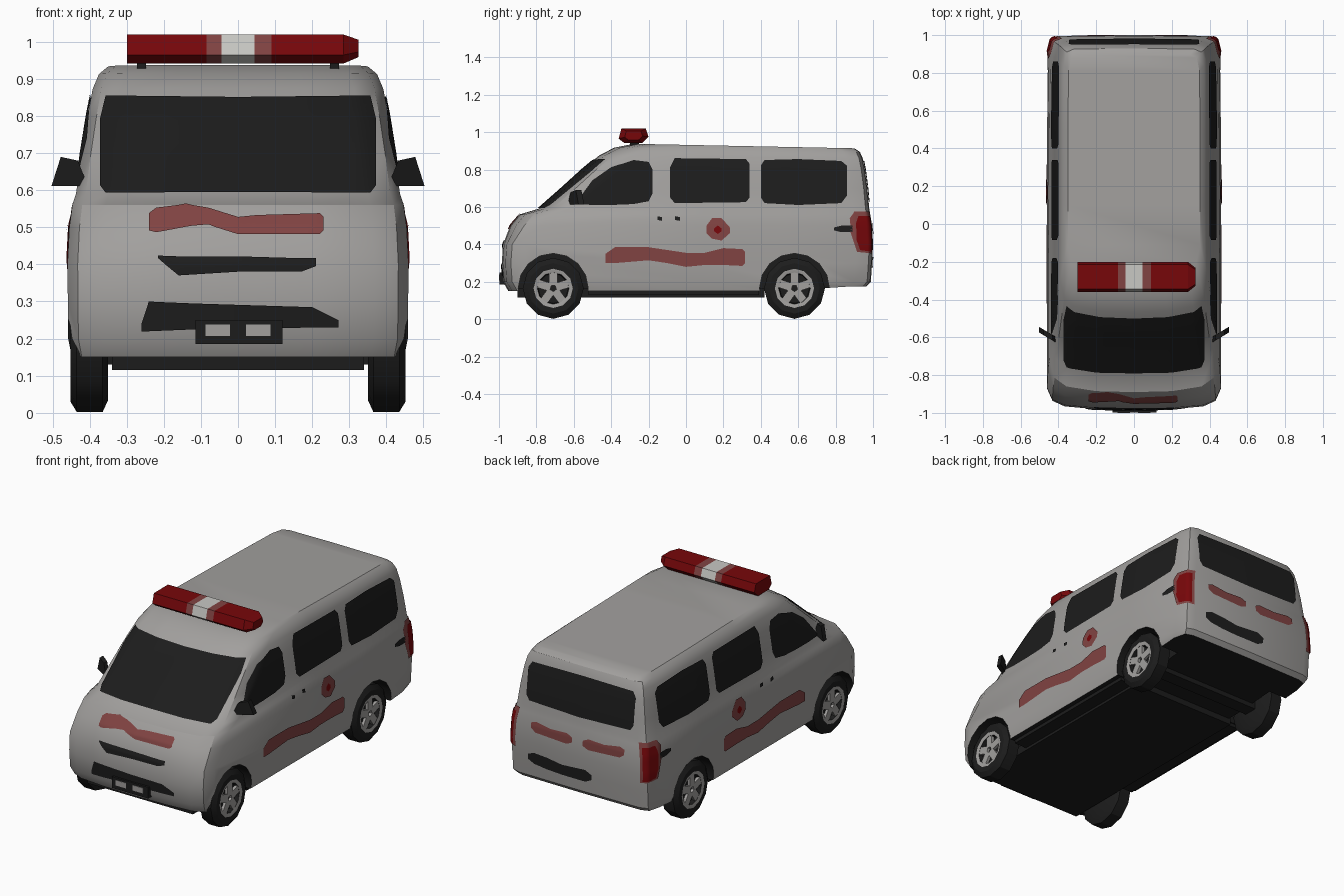
import bpy, bmesh, math
from mathutils import Vector, Matrix
from mathutils.bvhtree import BVHTree

old = bpy.data.objects.get("Cube")
if old:
    bpy.data.objects.remove(old, do_unlink=True)


def material(name, r, g, b):
    m = bpy.data.materials.new(name)
    m.use_nodes = True
    m.diffuse_color = (r, g, b, 1)
    m.node_tree.nodes["Principled BSDF"].inputs["Base Color"].default_value = (r, g, b, 1)
    return m


PAINT = material("warm grey paint", .36, .35, .34)
DARK = material("charcoal", .012, .012, .012)
RED = material("lamp red", .185, .002, .003)
STRIPE = material("faded red", .22, .057, .055)
WHITE = material("lamp white", .58, .58, .55)


def finish(name, bm, mats, angle=35):
    bmesh.ops.recalc_face_normals(bm, faces=bm.faces)
    mesh = bpy.data.meshes.new(name)
    bm.to_mesh(mesh)
    bm.free()
    ob = bpy.data.objects.new(name, mesh)
    bpy.context.collection.objects.link(ob)
    for m in mats:
        mesh.materials.append(m)
    if angle:
        smooth(ob, angle)
    return ob


def smooth(ob, angle):
    bpy.ops.object.select_all(action='DESELECT')
    ob.select_set(True)
    bpy.context.view_layer.objects.active = ob
    bpy.ops.object.shade_smooth_by_angle(angle=math.radians(angle))


def loft(bm, rings):
    """Skin closed even rings, cap both ends with ladders; returns the bands."""
    loops = [[bm.verts.new(p) for p in ring] for ring in rings]
    n = len(loops[0])
    bands = [[bm.faces.new((a[i], a[(i + 1) % n], b[(i + 1) % n], b[i])) for i in range(n)]
             for a, b in zip(loops, loops[1:])]
    for end in (loops[0], loops[-1]):
        for i in range(n // 2):
            rung = [end[i], end[i + 1], end[n - i - 1], end[(n - i) % n]]
            bm.faces.new(list(dict.fromkeys(rung)))
    return bands


def box(name, lo, hi, mat):
    bm = bmesh.new()
    lo, hi = Vector(lo), Vector(hi)
    bmesh.ops.create_cube(bm, size=1, matrix=Matrix.Translation((lo + hi) / 2)
                          @ Matrix.Diagonal((*(hi - lo), 1)))
    return finish(name, bm, [mat], 0)


# Body shell: rounded outlines stacked from sill to roof (height, front, back, half width)
LEVELS = [(.15, -.95, .965, .448), (.20, -.978, .988, .458), (.30, -.985, .995, .459),
          (.40, -.978, 1.0, .46), (.50, -.94, .995, .455), (.56, -.89, .985, .447),
          (.59, -.79, .98, .437), (.70, -.665, .97, .422), (.80, -.555, .957, .406),
          (.87, -.465, .945, .392), (.91, -.385, .93, .375), (.932, -.28, .90, .35)]


def outline(z, f, b, w):
    c = .65 if z < .45 else 1
    half = [(0, f), (.45 * w, f + .005), (.8 * w, f + .03 * c), (.94 * w, f + .075 * c), (w, f + .17 * c),
            (w, .1), (w, .5), (.99 * w, b - .09), (.95 * w, b - .02), (.85 * w, b - .004), (0, b)]
    ring = half + [(-x, y) for x, y in half[-2:0:-1]]
    lean = max(0, z - .8) / .13 * .02
    # the sill sweeps up behind the rear wheels
    return [(x, y, z - lean * y + (.025 if z < .16 and y > .8 else 0)) for x, y in ring]


bm = bmesh.new()
loft(bm, [outline(*lv) for lv in LEVELS])
body = finish("body", bm, [PAINT, DARK], 0)

# Wheel arches cut out of the shell
AXLES, HUB_Z, ARCH = (-.71, .58), .165, .187
for y in AXLES:
    for side in (-1, 1):
        bm = bmesh.new()
        bmesh.ops.create_cone(bm, cap_ends=True, segments=16, radius1=ARCH, radius2=ARCH, depth=.3,
                              matrix=Matrix.Translation((side * .48, y, HUB_Z))
                              @ Matrix.Rotation(math.pi / 2, 4, 'Y'))
        cutter = finish("arch_cutter", bm, [], 0)
        cutter.hide_render = True
        mod = body.modifiers.new("arch", 'BOOLEAN')
        mod.operation, mod.solver, mod.object = 'DIFFERENCE', 'EXACT', cutter
        bpy.context.view_layer.objects.active = body
        bpy.ops.object.modifier_apply(modifier=mod.name)
        bpy.data.objects.remove(cutter, do_unlink=True)
for p in body.data.polygons:
    c = p.center
    in_arch = abs(c.x) < .43 and any(math.hypot(c.y - y, c.z - HUB_Z) < ARCH + .005 for y in AXLES)
    under = p.normal.z < -.8 and c.z < .2
    p.material_index = 1 if in_arch or under else 0
smooth(body, 32)

bm = bmesh.new()
bm.from_mesh(body.data)
SKIN = BVHTree.FromBMesh(bm)
bm.free()
# Projection rays; the corner ones run diagonally onto the rear edges of the shell
VIEWS = {"front": lambda u, z: ((u, -3, z), (0, 1, 0)), "rear": lambda u, z: ((u, 3, z), (0, -1, 0)),
         "left": lambda u, z: ((3, u, z), (-1, 0, 0)), "right": lambda u, z: ((-3, u, z), (1, 0, 0)),
         "left_corner": lambda u, z: ((2.03 - .6 * u, 2.17 + .8 * u, z), (-.8, -.6, 0)),
         "right_corner": lambda u, z: ((-2.03 + .6 * u, 2.17 + .8 * u, z), (.8, -.6, 0))}


def plate(name, face, cols, mat, lift=.005, rows=10, step=.02):
    """Thin plate hugging the shell; cols are (position, low, high)."""
    bm = bmesh.new()
    fine = []
    for a, b in zip(cols, cols[1:]):
        n = max(1, math.ceil((b[0] - a[0]) / step))
        fine += [Vector(a).lerp(Vector(b), i / n) for i in range(n)]
    fine.append(Vector(cols[-1]))
    grid = []
    for u, lo, hi in fine:
        line = []
        for r in range(rows + 1):
            o, d = (Vector(v) for v in VIEWS[face](u, lo + (hi - lo) * r / rows))
            hit, nor, _, _ = SKIN.ray_cast(o, d)
            line.append(bm.verts.new(hit + (nor if nor.dot(d) < 0 else -nor) * lift))
        grid.append(line)
    for a, b in zip(grid, grid[1:]):
        for r in range(rows):
            bm.faces.new((a[r], b[r], b[r + 1], a[r + 1]))
    bmesh.ops.recalc_face_normals(bm, faces=bm.faces)
    if sum(f.normal.dot(d) for f in bm.faces) > 0:
        bmesh.ops.reverse_faces(bm, faces=bm.faces)
    mesh = bpy.data.meshes.new(name)
    bm.to_mesh(mesh)
    bm.free()
    mesh.materials.append(mat)
    mesh.shade_smooth()
    bpy.context.collection.objects.link(bpy.data.objects.new(name, mesh))


# Side glass, stripes, badges and tail lamps
for s, k in (("left", 1), ("right", -1)):
    plate(s + "_front_window", s, [(-.58, .615, .63), (-.5, .61, .74), (-.4, .61, .81), (-.28, .615, .85),
                                   (-.2, .63, .84), (-.18, .67, .8)], DARK)
    plate(s + "_middle_window", s, [(-.085, .65, .81), (-.06, .62, .86), (.32, .625, .855),
                                    (.34, .65, .83)], DARK)
    plate(s + "_rear_window", s, [(.4, .65, .82), (.42, .62, .85), (.6, .61, .855), (.83, .62, .845),
                                  (.86, .66, .82)], DARK)
    plate(s + "_stripe", s, [(-.43, .3, .35), (-.38, .3, .385), (-.2, .315, .385), (-.1, .3, .37),
                             (0, .28, .355), (.1, .29, .355), (.2, .29, .38), (.3, .285, .375),
                             (.315, .3, .36)], STRIPE)
    plate(s + "_badge", s, [(.11, .46, .5), (.14, .43, .54), (.19, .42, .54), (.235, .46, .49)], STRIPE)
    plate(s + "_badge_centre", s, [(.15, .47, .485), (.17, .455, .5), (.19, .47, .485)], RED, .008)
    plate(s + "_rear_door_handle", s, [(.79, .475, .49), (.83, .465, .5), (.89, .465, .5)], DARK)
    for y in (-.14, -.045):
        plate(s + "_door_latch", s, [(y - .013, .53, .55), (y + .013, .525, .545)], DARK)
    plate(s + "_tail_lamp_surround", s + "_corner", [(-.085, .46, .54), (-.06, .36, .575),
                                                     (.035, .35, .575)], STRIPE, step=.008)
    plate(s + "_tail_lamp", s + "_corner", [(-.062, .42, .51), (-.045, .37, .55), (.022, .36, .55)],
          RED, .009, step=.008)
    plate(s + "_rear_stripe", "rear", sorted([(k * .035, .47, .5), (k * .07, .455, .515), (k * .17, .46, .51),
                                              (k * .27, .465, .525), (k * .3, .485, .515)]), STRIPE)

# Front and rear glass, grilles and stripe
plate("windscreen", "front", [(-.37, .61, .79), (-.355, .59, .852), (0, .592, .848), (.355, .59, .852),
                              (.37, .61, .79)], DARK, rows=16)
plate("bonnet_stripe", "front", [(-.24, .49, .535), (-.22, .485, .55), (-.14, .5, .56), (-.08, .505, .55),
                                 (0, .48, .525), (.05, .48, .53), (.22, .48, .535), (.23, .49, .525)], STRIPE)
plate("upper_grille", "front", [(-.215, .415, .422), (-.16, .37, .42), (0, .38, .42), (.17, .38, .415),
                                (.21, .395, .415)], DARK)
plate("lower_grille", "front", [(-.26, .22, .24), (-.24, .22, .3), (-.12, .225, .295), (.2, .23, .285),
                                (.27, .23, .25)], DARK)
plate("rear_glass", "rear", [(-.345, .66, .81), (-.325, .63, .845), (0, .62, .85), (.325, .63, .845),
                             (.345, .66, .81)], DARK)
plate("tailgate_handle", "rear", [(-.09, .285, .315), (-.05, .265, .335), (.1, .265, .325), (.2, .27, .34),
                                  (.28, .28, .345), (.32, .3, .33)], DARK)

# Number plate holder with two pale patches
box("plate_holder", (-.115, -.997, .185), (.12, -.965, .25), DARK)
for x in (-.055, .055):
    box("plate_patch", (x - .033, -1.0, .207), (x + .033, -.99, .238), PAINT)

# Underbody
box("floor_pan", (-.42, -.52, .13), (.42, .39, .16), DARK)
box("chassis", (-.34, -.9, .115), (.34, .42, .165), DARK)
box("rear_axle", (-.36, .54, .13), (.36, .62, .19), DARK)


# Wheels: lathed tyre and rim, five spokes and a hub
def wheel(name, side, y):
    prof = [(.35, .02), (.35, .13), (.365, .163), (.435, .163), (.452, .135), (.452, .105),
            (.447, .085), (.425, .08), (.425, .01)]
    bm = bmesh.new()
    rings = [[(side * x, y + r * math.cos(t), HUB_Z + r * math.sin(t))
              for t in [math.tau * i / 12 for i in range(12)]] for x, r in prof]
    for f in loft(bm, rings)[5]:
        f.material_index = 1
    for i in range(5):
        turn = Matrix.Translation((side * .438, y, HUB_Z)) @ Matrix.Rotation(math.tau * i / 5, 4, 'X')
        made = bmesh.ops.create_cube(bm, size=1, matrix=turn @ Matrix.Translation((0, 0, .052))
                                     @ Matrix.Diagonal((.016, .044, .076, 1)))
        for f in {f for v in made["verts"] for f in v.link_faces}:
            f.material_index = 1
    finish(name, bm, [DARK, PAINT], 30)


for label, y in zip(("front", "rear"), AXLES):
    wheel(label + "_left_wheel", 1, y)
    wheel(label + "_right_wheel", -1, y)

# Door mirrors: swept wedges
for label, k in (("left", 1), ("right", -1)):
    bm = bmesh.new()
    shape = [(.405, .612), (.503, .612), (.478, .69), (.432, .68)]
    loft(bm, [[(k * x, -.63 + d + .6 * (x - .41), z) for x, z in shape] for d in (0, .03)])
    finish(label + "_mirror", bm, [DARK], 0)

# Roof light bar: six-sided section, coloured in bands along its length
SECTION = [(-.33, .942), (-.36, .965), (-.345, 1.02), (-.215, 1.02), (-.2, .975), (-.235, .942)]
STOPS = [(-.3, 1), (-.085, 1), (-.045, 1), (.045, 1), (.09, 1), (.285, 1), (.325, .6)]
bm = bmesh.new()
bands = loft(bm, [[(x, -.28 + (y + .28) * s, .985 + (z - .985) * s) for y, z in SECTION] for x, s in STOPS])
for i, colour in ((1, 1), (2, 2), (3, 1)):
    for f in bands[i]:
        f.material_index = colour
finish("light_bar", bm, [RED, STRIPE, WHITE], 0)
for x in (-.26, .26):
    box("light_bar_foot", (x - .012, -.3, .925), (x + .012, -.25, .955), DARK)
